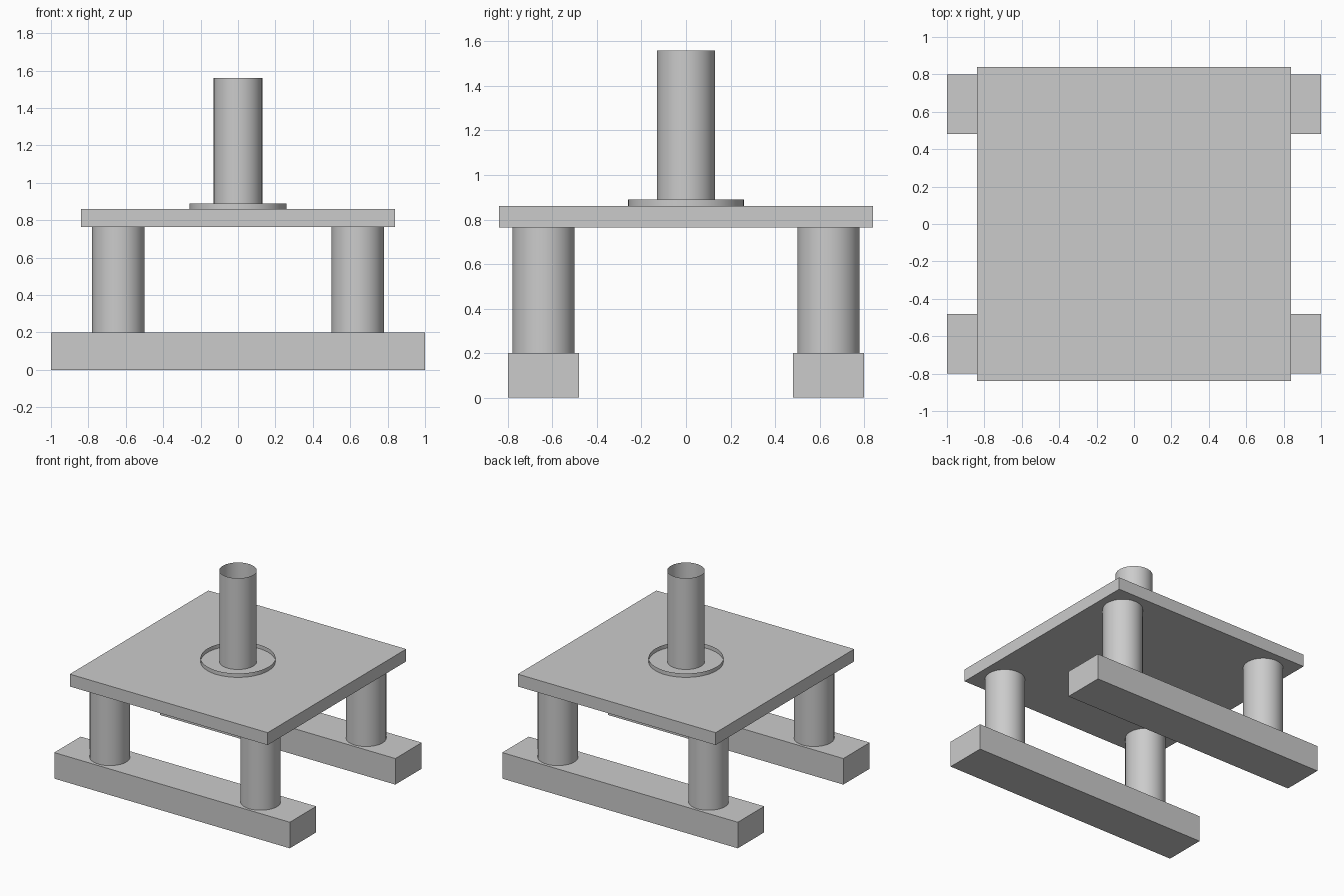
import bpy

if "Cube" in bpy.data.objects:
    bpy.data.objects.remove(bpy.data.objects["Cube"])

# One flat colour for the whole model
grey = bpy.data.materials.new("plain grey")
grey.diffuse_color = (0.6, 0.6, 0.6, 1.0)
grey.use_nodes = True
grey.node_tree.nodes["Principled BSDF"].inputs["Base Color"].default_value = grey.diffuse_color


def box(name, center, size):
    bpy.ops.mesh.primitive_cube_add(size=1, location=center)
    obj = bpy.context.object
    obj.name = name
    obj.scale = size
    bpy.ops.object.transform_apply(location=False, rotation=False, scale=True)
    obj.data.materials.append(grey)
    return obj


def tube(name, x, y, radius, z0, z1):
    """Open-ended thin cylinder between two heights."""
    bpy.ops.mesh.primitive_cylinder_add(
        vertices=64, radius=radius, depth=z1 - z0,
        end_fill_type='NOTHING', location=(x, y, (z0 + z1) / 2))
    obj = bpy.context.object
    obj.name = name
    obj.data.materials.append(grey)
    bpy.ops.object.shade_smooth_by_angle()
    return obj


# Two pontoons, each carrying two columns
for side, sy in (("front", -1), ("back", 1)):
    box(f"{side}_pontoon", (0, sy * 0.64, 0.10), (2.0, 0.32, 0.20))
    for end, sx in (("left", -1), ("right", 1)):
        tube(f"{side}_{end}_column", sx * 0.64, sy * 0.64, 0.14, 0.20, 0.765)

# Square deck
box("deck", (0, 0, 0.8125), (1.68, 1.68, 0.095))

# Low ring and open tower on the deck
tube("tower_base_ring", 0, 0, 0.26, 0.86, 0.89)
tube("tower", 0, 0, 0.13, 0.86, 1.56)
